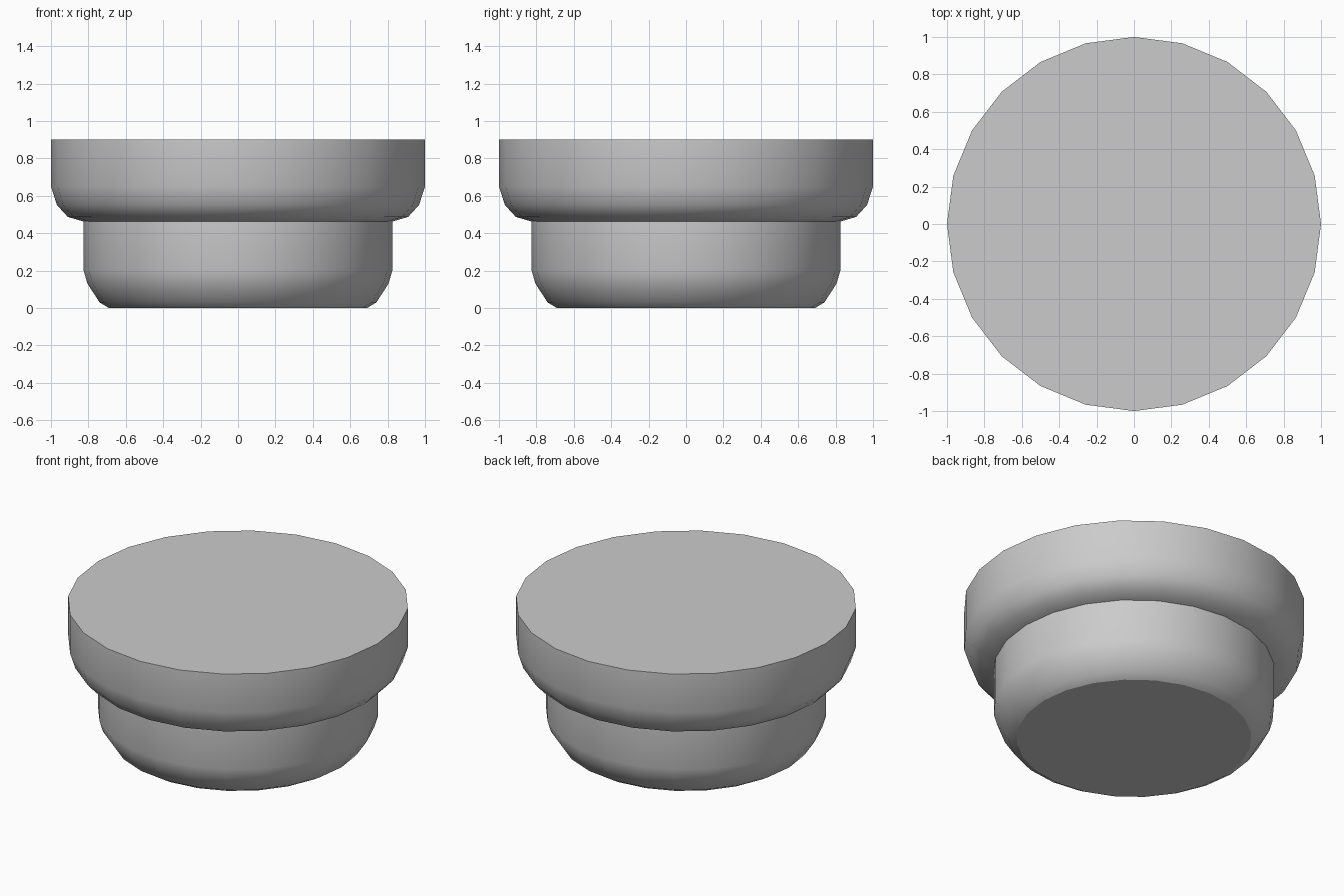
import bpy, bmesh
from math import cos, sin, tau

if "Cube" in bpy.data.objects:
    bpy.data.objects.remove(bpy.data.objects["Cube"])

SIDES = 24

# Half profile (radius, height): rounded base, then wider rounded rim
profile = [(0.69, 0.0), (0.74, 0.03), (0.805, 0.13), (0.825, 0.20), (0.825, 0.462),
           (0.91, 0.487), (0.968, 0.55), (1.0, 0.65), (1.0, 0.90)]
SHOULDER = 4  # profile index of the crease under the rim


def lathe(name, points, creases):
    bm = bmesh.new()
    rings = [[bm.verts.new((r * cos(tau * i / SIDES), r * sin(tau * i / SIDES), z))
              for i in range(SIDES)] for r, z in points]
    # Side walls
    for low, high in zip(rings, rings[1:]):
        for i in range(SIDES):
            j = (i + 1) % SIDES
            bm.faces.new((low[i], low[j], high[j], high[i])).smooth = True
    # Flat bottom and top
    bm.faces.new(rings[0][::-1])
    bm.faces.new(rings[-1])
    # Sharp rings
    for k in creases:
        for i in range(SIDES):
            bm.edges.get((rings[k][i], rings[k][(i + 1) % SIDES])).smooth = False
    mesh = bpy.data.meshes.new(name)
    bm.to_mesh(mesh)
    bm.free()
    obj = bpy.data.objects.new(name, mesh)
    bpy.context.collection.objects.link(obj)
    return obj


lathe("stepped_round_body", profile, (0, SHOULDER, len(profile) - 1))
